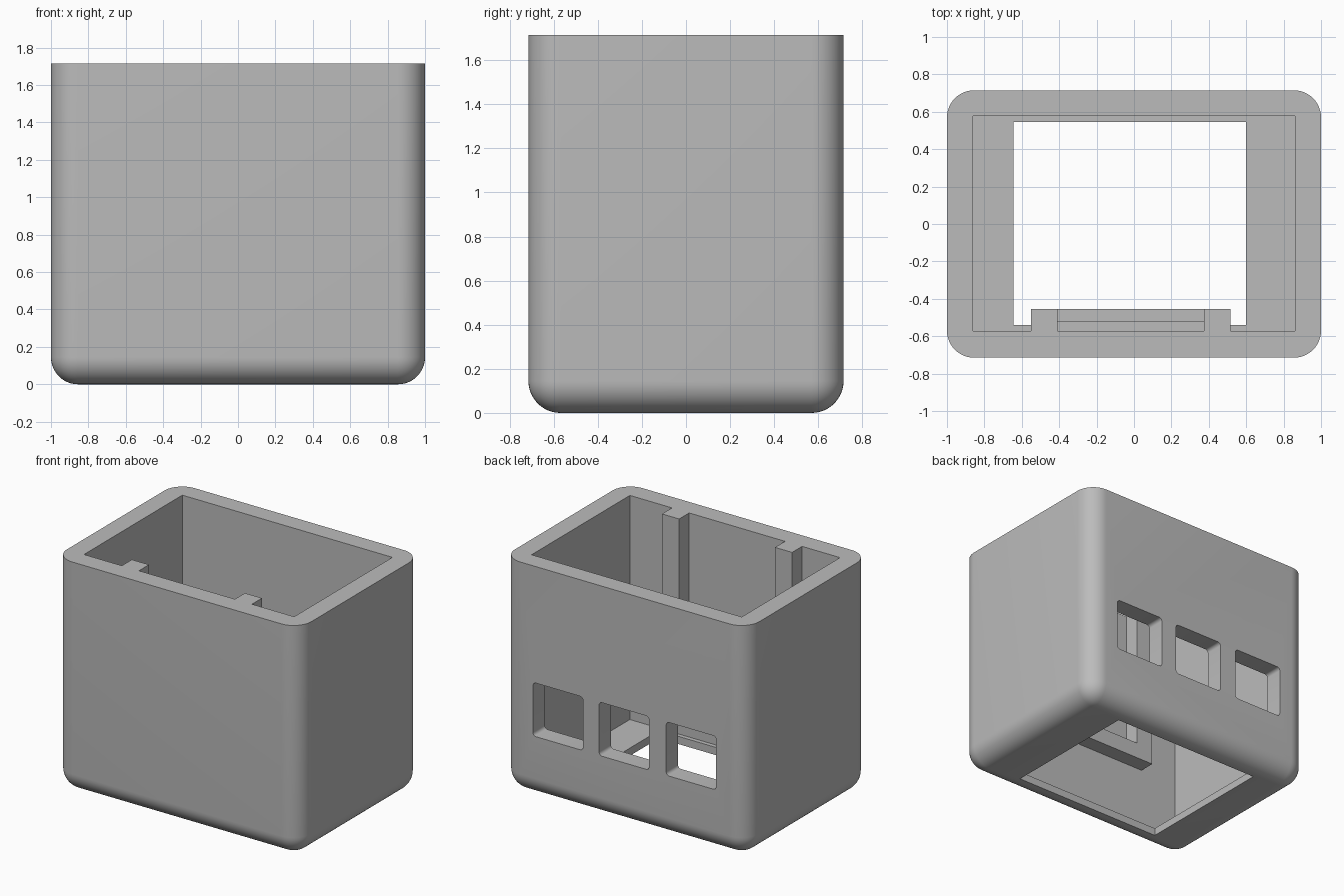
import bpy, bmesh, math

if "Cube" in bpy.data.objects:
    bpy.data.objects.remove(bpy.data.objects["Cube"])

TOP, WALL = 1.715, 0.14
FLOOR = 0.057          # floor thickness
FRONT = -0.572         # inner face of the front wall

grey = bpy.data.materials.new("plain_grey")
grey.use_nodes = True
colour = (0.5, 0.5, 0.5, 1)
grey.diffuse_color = colour
grey.node_tree.nodes["Principled BSDF"].inputs["Base Color"].default_value = colour


def box(name, x, y, z, radius=0.0, segments=8, pick=None):
    """Box between the given ranges; edges chosen by pick are rounded."""
    bm = bmesh.new()
    bmesh.ops.create_cube(bm, size=1)
    for v in bm.verts:
        v.co = [r[0] if c < 0 else r[1] for c, r in zip(v.co, (x, y, z))]
    if radius:
        bmesh.ops.bevel(bm, geom=[e for e in bm.edges if pick(e)], offset=radius,
                        segments=segments, profile=0.5, affect='EDGES')
    mesh = bpy.data.meshes.new(name)
    bm.to_mesh(mesh)
    bm.free()
    mesh.materials.append(grey)
    obj = bpy.data.objects.new(name, mesh)
    bpy.context.collection.objects.link(obj)
    return obj


def cut(target, cutter):
    mod = target.modifiers.new("cut", 'BOOLEAN')
    mod.operation, mod.solver, mod.object = 'DIFFERENCE', 'EXACT', cutter
    bpy.context.view_layer.objects.active = target
    bpy.ops.object.modifier_apply(modifier=mod.name)
    bpy.data.objects.remove(cutter)


def below_rim(edge):
    return any(v.co.z < TOP - 0.01 for v in edge.verts)


def along_y(edge):
    a, b = (v.co for v in edge.verts)
    return abs(a.y - b.y) > 0.1


# Case shell, rounded everywhere but at the open rim
case = box("case", (-1, 1), (-0.715, 0.715), (0, TOP), 0.145, 12, below_rim)

# Main cavity and the floor opening
cut(case, box("cavity_cutter", (-1 + WALL, 1 - WALL), (FRONT, 0.577), (FLOOR, 2)))
cut(case, box("floor_cutter", (-0.645, 0.6), (-0.54, 0.545), (-0.2, 0.2)))

# Three ports through the back wall
for centre in (0.547, 0.006, -0.543):
    cut(case, box("port_cutter", (centre - 0.205, centre + 0.205), (0.5, 0.8),
                  (0.457, 0.853), 0.025, 4, along_y))

bpy.ops.object.select_all(action='DESELECT')
case.select_set(True)
bpy.context.view_layer.objects.active = case
bpy.ops.object.shade_smooth_by_angle(angle=math.radians(30))

# Guide ribs and the stepped shelf between them
SHELF, REACH = 0.51, -0.455
box("right_rib", (-0.55, -0.41), (FRONT, REACH), (SHELF, TOP))
box("left_rib", (0.375, 0.515), (FRONT, REACH), (SHELF, TOP))
box("shelf", (-0.41, 0.375), (FRONT, -0.52), (SHELF, 0.57))
box("shelf_lip", (-0.41, 0.375), (-0.52, REACH), (SHELF, 0.63))
